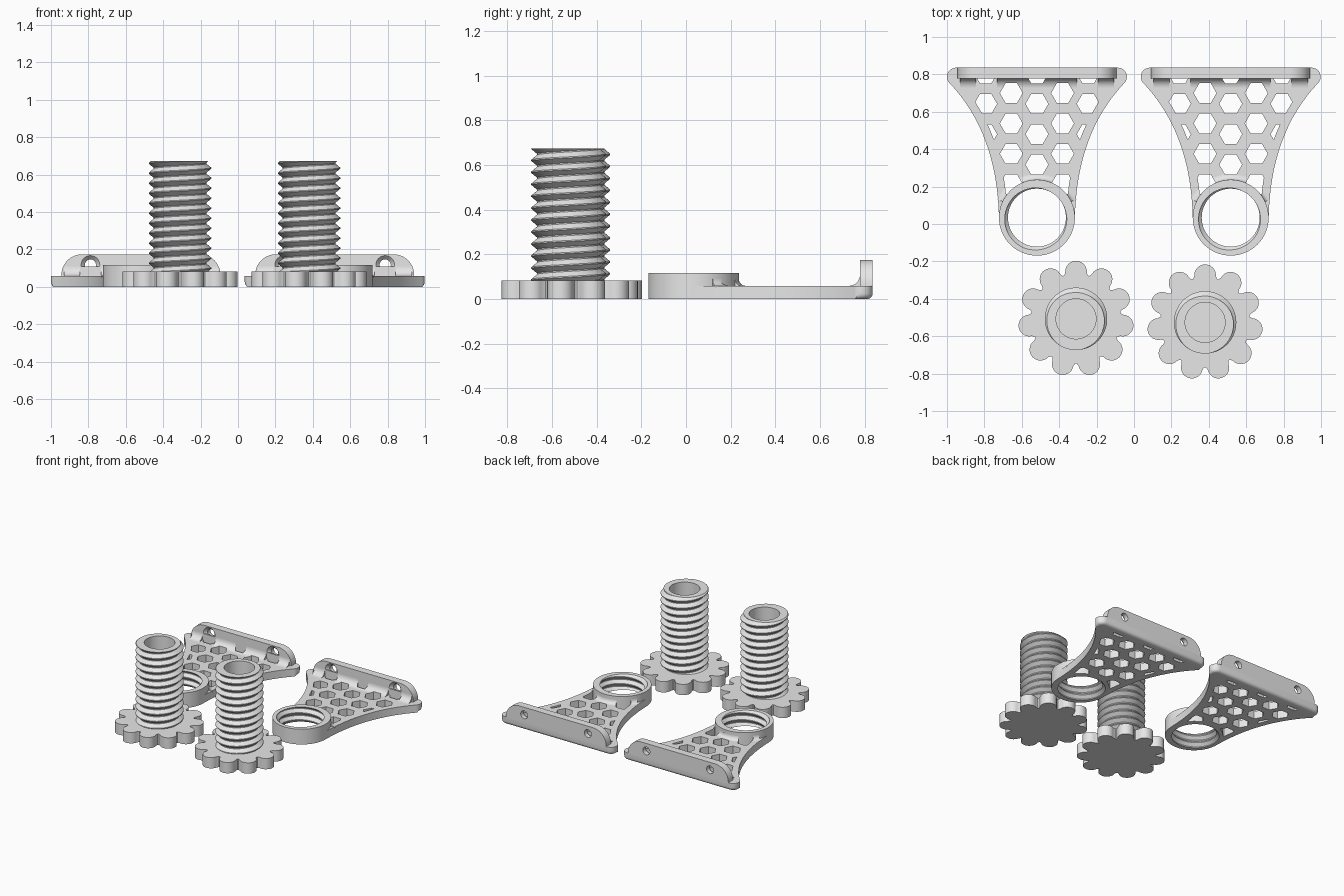
import bpy, bmesh, math
from mathutils import Vector, Matrix

if "Cube" in bpy.data.objects:
    bpy.data.objects.remove(bpy.data.objects["Cube"])

TAU = 2 * math.pi
PITCH = 0.0535
SEGS = 64
RING_Y = 0.034           # ring centre
PLATE_Z = 0.059          # plate thickness
FLANGE_Y, BACK_Y = 0.779, 0.836

grey = bpy.data.materials.new("plain grey")
grey.diffuse_color = (0.8, 0.8, 0.8, 1)
grey.use_nodes = True
grey.node_tree.nodes["Principled BSDF"].inputs["Base Color"].default_value = grey.diffuse_color


def finish(bm, name):
    """Clean a bmesh and turn it into an object."""
    bmesh.ops.remove_doubles(bm, verts=bm.verts, dist=1e-5)
    bmesh.ops.dissolve_degenerate(bm, edges=bm.edges, dist=1e-5)
    bmesh.ops.recalc_face_normals(bm, faces=bm.faces)
    me = bpy.data.meshes.new(name)
    bm.to_mesh(me)
    bm.free()
    me.materials.append(grey)
    ob = bpy.data.objects.new(name, me)
    bpy.context.collection.objects.link(ob)
    return ob


def add_prism(bm, pts, offset):
    """Extrude a closed outline of 3D points along an offset."""
    face = bm.faces.new([bm.verts.new(p) for p in pts])
    ext = bmesh.ops.extrude_face_region(bm, geom=[face])["geom"]
    moved = [v for v in ext if isinstance(v, bmesh.types.BMVert)]
    bmesh.ops.translate(bm, verts=moved, vec=Vector(offset))


def prism(name, pts, offset):
    bm = bmesh.new()
    add_prism(bm, pts, offset)
    return finish(bm, name)


def arc(cx, cy, r, a0, a1, n):
    """Points on an arc, angles in degrees."""
    angles = [math.radians(a0 + (a1 - a0) * i / n) for i in range(n + 1)]
    return [(cx + r * math.cos(a), cy + r * math.sin(a)) for a in angles]


def lathe(name, column, a0=0, a1=TAU, n=SEGS, closed=False, caps=False):
    """Revolve column(angle) -> [(r, z)] about z."""
    bm = bmesh.new()
    cols = []
    for i in range(n + 1):
        a = a0 + (a1 - a0) * i / n
        cols.append([bm.verts.new((r * math.cos(a), r * math.sin(a), z))
                     for r, z in column(a)])
    rows = len(cols[0])
    for c, d in zip(cols, cols[1:]):
        for j in range(rows if closed else rows - 1):
            k = (j + 1) % rows
            bm.faces.new((c[j], d[j], d[k], c[k]))
    if caps:
        bm.faces.new(cols[0])
        bm.faces.new(cols[-1])
    return finish(bm, name)


def thread(a, z0, z1, lo, hi):
    """Helical thread cross-section at one angle, bottom to top."""
    rows = []
    for n in range(-2, math.ceil((z1 - z0) / PITCH) + 2):
        for phase in (0, 0.1, 0.5, 0.6):
            z = min(max(z0 + PITCH * (n + phase + a / TAU), z0), z1)
            u = ((z - z0) / PITCH - a / TAU + 1e-7) % 1
            t = max(0, min((u - 0.1) / 0.4, 1, (1 - u) / 0.4))
            rows.append((lo + (hi - lo) * t, z))
    return rows


def boolean(ob, cutter, op="DIFFERENCE"):
    mod = ob.modifiers.new("cut", "BOOLEAN")
    mod.operation, mod.object, mod.solver = op, cutter, "EXACT"
    bpy.context.view_layer.objects.active = ob
    bpy.ops.object.modifier_apply(modifier=mod.name)


def smooth(ob):
    bpy.ops.object.select_all(action="DESELECT")
    ob.select_set(True)
    bpy.context.view_layer.objects.active = ob
    bpy.ops.object.shade_smooth_by_angle(angle=math.radians(30))


def flare(inset=0.0, n=16):
    """Concave side curve of the plate, from ring to back corner."""
    p0, p1, p2 = Vector((0.203, RING_Y)), Vector((0.212, 0.48)), Vector((0.462, 0.748))
    out = []
    for i in range(n + 1):
        t = i / n
        p = p0 * (1 - t) ** 2 + p1 * 2 * t * (1 - t) + p2 * t * t
        d = (p1 - p0) * (1 - t) + (p2 - p1) * t
        nrm = Vector((d.y, -d.x)).normalized()
        out.append(tuple(p - nrm * inset))
    return out


def mirrored(side, z):
    """Full outline from its right half."""
    return [(x, y, z) for x, y in side] + [(-x, y, z) for x, y in reversed(side)]


# --- cutters: hexagon lattice kept inside the plate rim, screw clearances
bm = bmesh.new()
for col in range(-2, 3):
    for row in range(4):
        cy = (0.805 if col % 2 == 0 else 0.70) - row * 0.1625
        add_prism(bm, [(x, y, -0.1) for x, y in
                       arc(col * 0.137, cy, 0.061, 0, 300, 5)], (0, 0, 0.5))
hex_cutter = finish(bm, "hex_cutter")
inner = [p for p in flare(0.045) if p[1] < FLANGE_Y - 0.03]
inner += [(inner[-1][0] + 0.015, FLANGE_Y)]
rim_limit = prism("rim_limit", mirrored(inner, -0.2), (0, 0, 0.8))
boolean(hex_cutter, rim_limit, "INTERSECT")

bm = bmesh.new()
for x in (-0.27, 0.27):
    pts = arc(x, 0.117, 0.056, 0, 180, 16) + [(x - 0.056, PLATE_Z), (x + 0.056, PLATE_Z)]
    add_prism(bm, [(px, 0.65, pz) for px, pz in pts], (0, FLANGE_Y - 0.65, 0))
clearance = finish(bm, "clearance_cutter")

bm = bmesh.new()
for x in (-0.27, 0.27):
    for r1, r2, y0, y1 in ((0.03, 0.03, 0.7, 0.9), (0.052, 0.026, FLANGE_Y - 0.002, FLANGE_Y + 0.026)):
        m = Matrix.Translation((x, (y0 + y1) / 2, 0.117)) @ Matrix.Rotation(-math.pi / 2, 4, "X")
        bmesh.ops.create_cone(bm, cap_ends=True, segments=24, radius1=r1, radius2=r2,
                              depth=y1 - y0, matrix=m)
        # each hole and its countersink become one solid below
holes = finish(bm, "screw_hole_cutter")

# --- bracket plate with rounded back corners and lower back edge
side = flare() + arc(0.432, BACK_Y - 0.049, 0.049, -40, 90, 10)
plate = prism("bracket_plate", mirrored(side, 0), (0, 0, PLATE_Z))
bm = bmesh.new()
bm.from_mesh(plate.data)
edges = [e for e in bm.edges if all(v.co.z < 1e-4 and v.co.y > 0.76 for v in e.verts)]
bmesh.ops.bevel(bm, geom=edges, offset=0.025, segments=4, profile=0.5, affect="EDGES")
bm.to_mesh(plate.data)
bm.free()
bore = lathe("bore_cutter", lambda a: [(0, -0.1), (0.188, -0.1), (0.188, 0.3), (0, 0.3)])
bore.data.transform(Matrix.Translation((0, RING_Y, 0)))
boolean(plate, hex_cutter)
boolean(plate, bore)

# --- upright flange with screw holes
outline = [(0.425, PLATE_Z - 0.01)] + arc(0.315, 0.064, 0.11, 0, 90, 12)
pts = [(x, FLANGE_Y, z) for x, z in outline] + [(-x, FLANGE_Y, z) for x, z in reversed(outline)]
flange = prism("mounting_flange", pts, (0, BACK_Y - FLANGE_Y, 0))
mod = flange.modifiers.new("holes", "BOOLEAN")
mod.object, mod.solver, mod.use_self = holes, "EXACT", True
bpy.context.view_layer.objects.active = flange
bpy.ops.object.modifier_apply(modifier="holes")

# --- concave fillet between plate and flange
r = 0.05
prof = arc(FLANGE_Y - r, PLATE_Z + r, r, -90, 0, 8) + [
    (FLANGE_Y + 0.01, PLATE_Z + r), (FLANGE_Y + 0.01, PLATE_Z - 0.01), (FLANGE_Y - r, PLATE_Z - 0.01)]
fillet = prism("flange_fillet", [(-0.412, y, z) for y, z in prof], (0.824, 0, 0))
boolean(fillet, hex_cutter)
boolean(fillet, clearance)

# --- threaded ring and the collar blending it into the plate
ring = lathe("threaded_ring", lambda a: thread(a, 0, 0.117, 0.155, 0.176)
             + [(0.203, 0.117), (0.203, 0)], closed=True)
collar_prof = [(0.195, PLATE_Z - 0.01), (0.195, 0.089)] + [
    (x, z) for x, z in arc(0.233, 0.089, 0.03, 180, 270, 6)] + [(0.233, PLATE_Z - 0.01)]
collar = lathe("ring_collar", lambda a: collar_prof, math.radians(25), math.radians(155),
               24, closed=True, caps=True)
for ob in (ring, collar):
    ob.data.transform(Matrix.Translation((0, RING_Y, 0)))
boolean(collar, hex_cutter)

for ob in (hex_cutter, rim_limit, clearance, holes, bore):
    bpy.data.objects.remove(ob)

# --- threaded post with a blind bore, on a lobed knob
TOP = 0.673
post = lathe("threaded_post", lambda a: [(0, 0.09), (0.107, 0.09), (0.107, TOP)]
             + thread(a, 0.07, TOP, 0.141, 0.167)[::-1] + [(0, 0.07)])
pts = []
for i in range(11):
    a = 90 + i * 360 / 11
    c = math.radians(a)
    pts += arc(0.252 * math.cos(c), 0.252 * math.sin(c), 0.058, a - 95, a + 95, 14)
    pts += arc(0, 0, 0.24, a + 360 / 22 - 1, a + 360 / 22 + 1, 1)
knob = prism("lobed_knob", [(x, y, 0) for x, y in pts], (0, 0, 0.083))

# --- place the two brackets and the two knobs
for parts, places in (((plate, flange, fillet, ring, collar), ((-0.519, 0), (0.517, 0))),
                      ((post, knob), ((-0.31, -0.507), (0.38, -0.526)))):
    for ob in parts:
        smooth(ob)
        twin = ob.copy()
        twin.name = ob.name + "_right"
        bpy.context.collection.objects.link(twin)
        ob.name += "_left"
        for o, (x, y) in zip((ob, twin), places):
            o.location = (x, y, 0)
